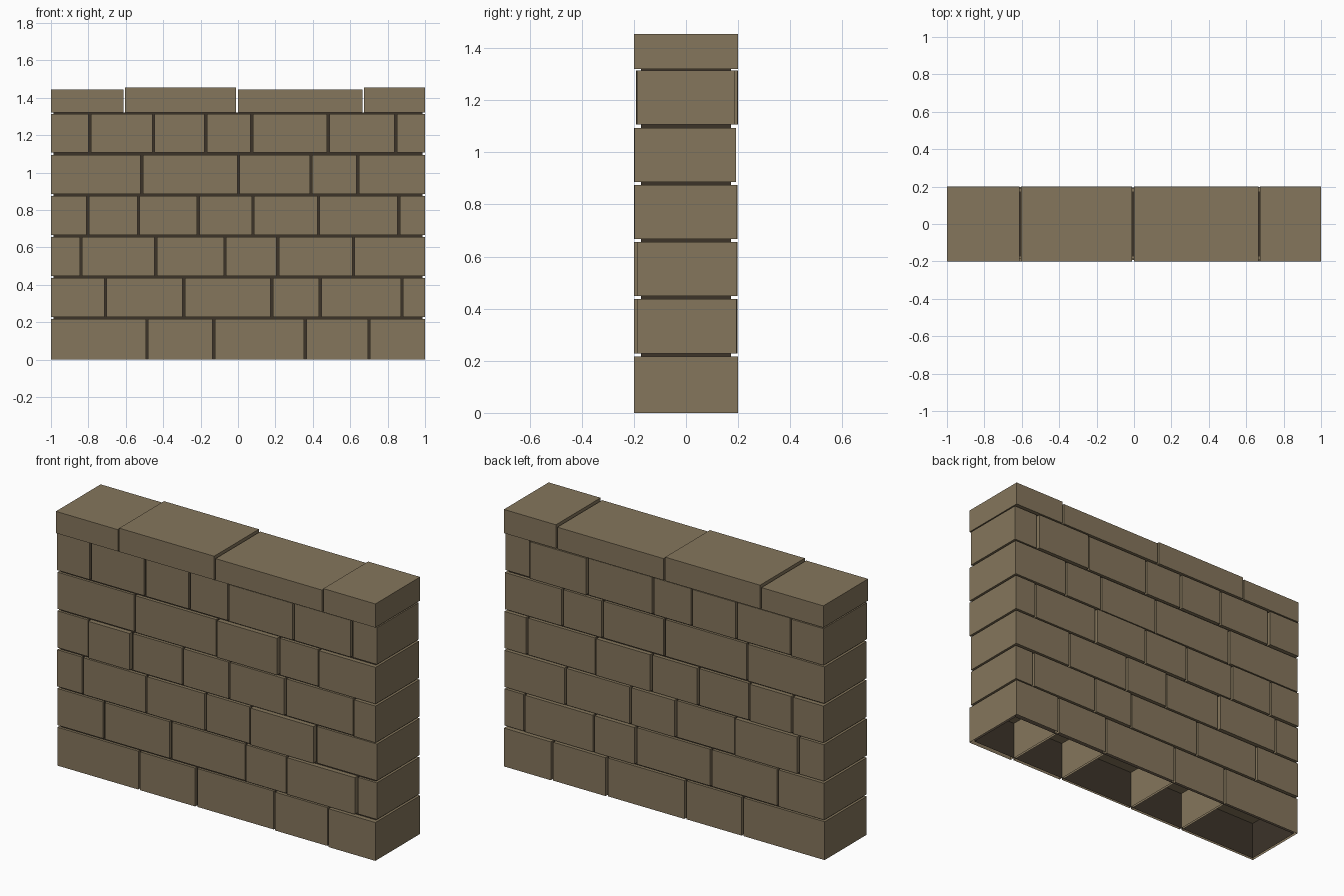
import bpy, bmesh, random

if "Cube" in bpy.data.objects:
    bpy.data.objects.remove(bpy.data.objects["Cube"])

random.seed(4)
PITCH, GAP = 0.2193, 0.012


def material(name, rgb):
    m = bpy.data.materials.new(name)
    m.diffuse_color = (*rgb, 1)
    m.use_nodes = True
    m.node_tree.nodes["Principled BSDF"].inputs["Base Color"].default_value = m.diffuse_color
    return m


stone = material("tan stone", (0.235, 0.182, 0.107))
mortar = material("dark mortar", (0.045, 0.033, 0.022))


def box(name, x, y, z, mat, open_bottom=False):
    """Axis-aligned box from (low, high) ranges, optionally without its floor."""
    bm = bmesh.new()
    bmesh.ops.create_cube(bm, size=1)
    for v in bm.verts:
        v.co = [r[0] if c < 0 else r[1] for c, r in zip(v.co, (x, y, z))]
    if open_bottom:
        bm.normal_update()
        bmesh.ops.delete(bm, geom=[f for f in bm.faces if f.normal.z < -0.5],
                         context='FACES')
    me = bpy.data.meshes.new(name)
    bm.to_mesh(me)
    bm.free()
    me.materials.append(mat)
    ob = bpy.data.objects.new(name, me)
    bpy.context.collection.objects.link(ob)


def spans(joints, gap):
    edges = [-1 - gap / 2, *joints, 1 + gap / 2]
    return [(a + gap / 2, b - gap / 2) for a, b in zip(edges, edges[1:])]


# Courses of blocks: vertical joint positions per row
courses = [
    [-0.487, -0.13, 0.36, 0.70],
    [-0.708, -0.29, 0.18, 0.44, 0.877],
    [-0.84, -0.44, -0.07, 0.212, 0.618],
    [-0.803, -0.532, -0.212, 0.08, 0.43, 0.86],
    [-0.515, 0.003, 0.39, 0.64],
    [-0.793, -0.452, -0.172, 0.073, 0.482, 0.843],
]
# Blocks that stand proud on the front, and front/back of the right-end blocks
proud = {(0, 4), (1, 4), (2, 4), (3, 1), (4, 2)}
ends = [(0.2, 0.2), (0.186, 0.193), (0.186, 0.196),
        (0.198, 0.195), (0.198, 0.192), (0.186, 0.186)]

for r, joints in enumerate(courses):
    z = (PITCH * r + 0.0095 if r else 0, PITCH * r + 0.217)
    row = spans(joints, GAP)
    for i, x in enumerate(row):
        front = 0.2 if (r, i) in proud else random.uniform(0.186, 0.193)
        back = random.uniform(0.187, 0.199)
        if i == len(row) - 1:
            front, back = ends[r]
        box(f"block_{r}_{i}", x, (-front, back), z, stone, r == 0)

# Cap stones
for i, x in enumerate(spans([-0.608, -0.005, 0.67], 0.009)):
    box(f"cap_stone_{i}", x, (-0.2, 0.2), (1.32, 1.454 if i % 2 else 1.443), stone)

# Mortar core, open underneath
box("mortar_core", (-0.986, 0.986), (-0.173, 0.173), (0, 1.32), mortar, True)
